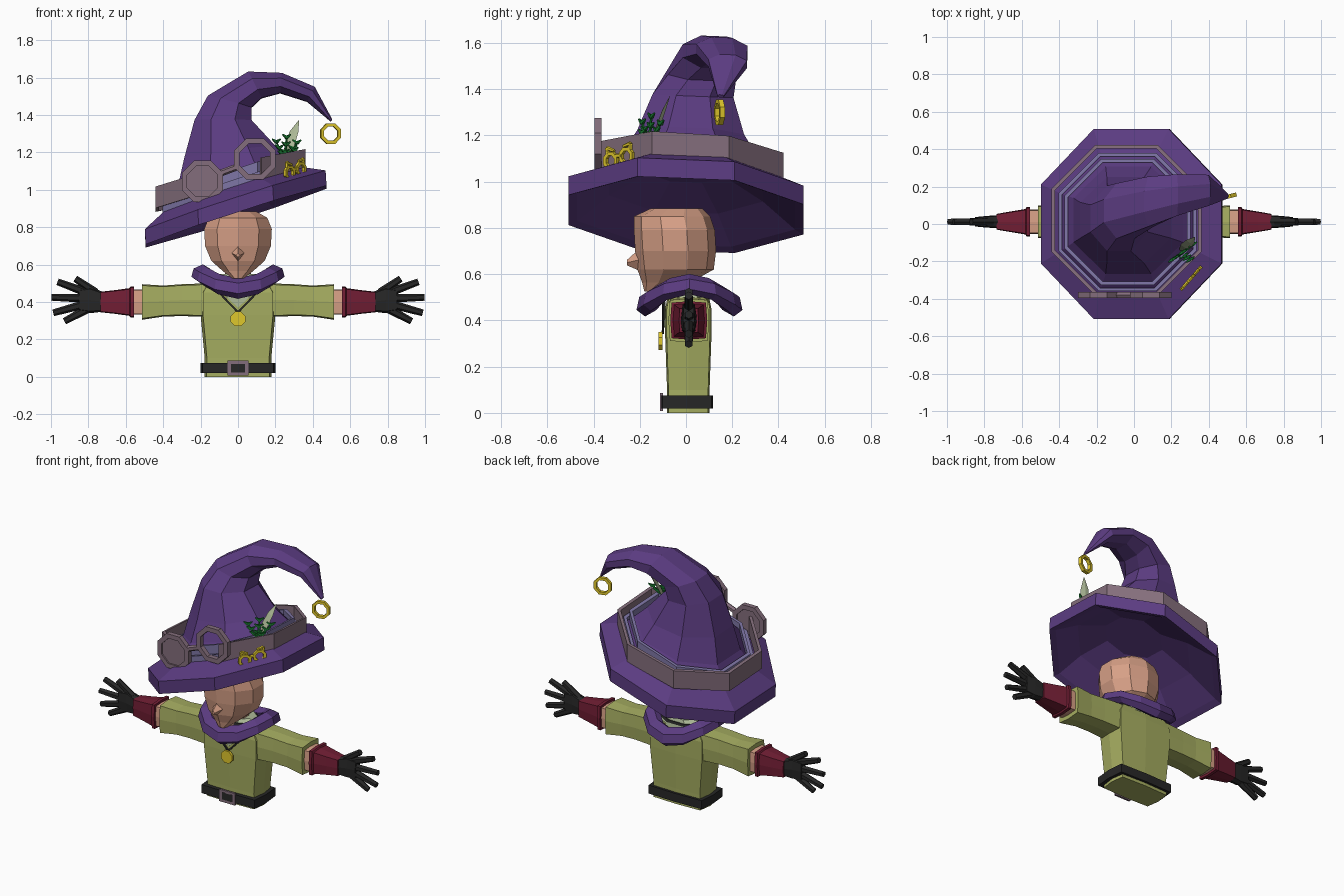
import bpy, bmesh, math
from mathutils import Vector as V

if "Cube" in bpy.data.objects:
    bpy.data.objects.remove(bpy.data.objects["Cube"])


def material(name, *rgb):
    m = bpy.data.materials.new(name)
    m.use_nodes = True
    m.diffuse_color = (*rgb, 1)
    m.node_tree.nodes["Principled BSDF"].inputs["Base Color"].default_value = (*rgb, 1)
    return m


PURPLE = material("purple felt", .105, .045, .22)
LAVENDER = material("lavender ribbon", .21, .18, .38)
MAUVE = material("mauve leather", .23, .155, .20)
SKIN = material("peach skin", .68, .35, .24)
OLIVE = material("olive cloth", .38, .42, .12)
PALE = material("pale green", .42, .49, .31)
RED = material("burgundy leather", .17, .013, .035)
BLACK = material("black leather", .02, .02, .02)
GOLD = material("gold", .74, .57, .025)
GREEN = material("dark green", .008, .17, .025)
X, Y, Z = V((1, 0, 0)), V((0, 1, 0)), V((0, 0, 1))


def ring(c, u, v, n=8, power=1, off=.5):
    """Cross-section; a power below 1 makes it boxier."""
    def f(t):
        return math.copysign(abs(t) ** power, t) if abs(t) > 1e-6 else 0
    angles = [(i + off) * math.tau / n for i in range(n)]
    return [V(c) + u * f(math.cos(a)) + v * f(math.sin(a)) for a in angles]


def loft(name, rings, mat, caps=True, loop=False):
    """Skin a row of cross-sections."""
    bm = bmesh.new()
    rows = [[bm.verts.new(p) for p in r] for r in rings]
    n = len(rows[0])
    pairs = list(zip(rows, rows[1:])) + ([(rows[-1], rows[0])] if loop else [])
    for a, b in pairs:
        for i in range(n):
            j = (i + 1) % n
            bm.faces.new((a[i], a[j], b[j], b[i]))
    if caps and not loop:
        bm.faces.new(rows[0])
        bm.faces.new(rows[-1])
    bmesh.ops.recalc_face_normals(bm, faces=bm.faces[:])
    mesh = bpy.data.meshes.new(name)
    bm.to_mesh(mesh)
    bm.free()
    mesh.materials.append(mat)
    ob = bpy.data.objects.new(name, mesh)
    bpy.context.collection.objects.link(ob)
    return ob


def rod(name, a, b, r0, r1, mat, n=6):
    a, b = V(a), V(b)
    q = (b - a).to_track_quat('Z', 'Y')
    u, v = q @ X, q @ Y
    loft(name, [ring(a, u * r0, v * r0, n), ring(b, u * r1, v * r1, n)], mat)


def hoop(name, c, u, v, radius, thick, depth, mat, n=8):
    """Ring lying in the plane of u and v."""
    axis = u.cross(v)
    dirs = ring((0, 0, 0), u, v, n)
    loft(name, [ring(V(c) + d * radius, d * thick, axis * depth, 4) for d in dirs], mat, loop=True)


# Hat: underside, brim and curling crown in one skin
# each row: x, y, z, tilt in degrees, radius in the tilted plane, radius in y
hat = [(0, 0, 1.05, 18, .18, .18), (0, 0, .97, 18, .36, .36), (-.01, 0, .872, 18, .51, .51),
       (-.01, 0, .857, 18, .55, .55), (-.015, 0, .938, 18, .55, .55),
       (-.03, .01, 1.0, 18, .41, .40), (-.03, .02, 1.09, 16, .33, .31),
       (-.045, .02, 1.2, 8, .265, .25), (-.08, .03, 1.37, 0, .165, .19),
       (-.045, .07, 1.47, -15, .13, .16), (.09, .12, 1.56, -63, .085, .145),
       (.23, .155, 1.57, -95, .058, .12), (.39, .18, 1.51, -117, .048, .09),
       (.5, .15, 1.37, -125, .008, .015)]
hat_rings = []
for x, y, z, tilt, ru, rv in hat:
    t = math.radians(tilt)
    hat_rings.append(ring((x, y, z), V((math.cos(t), 0, math.sin(t))) * ru, V((0, 1, -.04)) * rv))
loft("hat", hat_rings, PURPLE)
hoop("hat_tip_ring", (.495, .145, 1.3), V((.97, .24, 0)), Z, .05, .013, .015, GOLD)


# Bands around the crown
def band(name, c, u, v, radius, height, mat, open_front=False):
    dirs = ring((0, 0, 0), u, v)
    if open_front:
        dirs = dirs[6:] + dirs[:6]
    up = Z * height / 2
    rows = []
    for d in dirs:
        o, i = V(c) + d * radius, V(c) + d * (radius - .02)
        rows.append([o - up, o + up, i + up, i - up])
    loft(name, rows, mat, loop=not open_front)


slope_u, slope_v = V((1, 0, .33)), V((0, 1, -.04))
band("lower_ribbon", (-.035, .01, 1.005), slope_u, slope_v, .4, .06, LAVENDER)
band("upper_ribbon", (-.035, .01, 1.05), slope_u, slope_v, .365, .08, LAVENDER)
band("goggle_strap", (-.04, .02, 1.05), V((1, 0, .25)), V((0, 1, -.06)), .435, .115, MAUVE, True)

# Goggles
right_lens, left_lens = V((-.19, -.38, 1.045)), V((.09, -.38, 1.165))
for name, c in (("right_goggle_rim", right_lens), ("left_goggle_rim", left_lens)):
    hoop(name, c, X, Z, .104, .022, .022, MAUVE)
loft("right_goggle_lens", [ring(right_lens + Y * d, X * .092, Z * .092) for d in (-.006, .006)], MAUVE)
rod("goggle_bridge", (-.09, -.38, 1.09), (-.01, -.38, 1.12), .018, .018, MAUVE)

# Gold charm on the strap
side = V((.66, .75, 0)).normalized()
mid = V((.305, -.29, 1.1))
for s in (-1, 1):
    c = mid + side * .045 * s + Z * .01 * s
    hoop("charm_ring", c, side, Z, .033, .012, .012, GOLD)
    top = c + side * .022 * s + Z * .055
    rod("charm_arm", c + Z * .03 + side * .02 * s, top, .01, .01, GOLD)
    rod("charm_hook", top, top - side * .04 * s - Z * .012, .01, .008, GOLD)
rod("charm_bridge", mid - side * .015 + Z * .012, mid + side * .015 + Z * .012, .01, .01, GOLD)

# Sprig and feather tucked into the strap
base = V((.25, -.16, 1.16))
for tip in [(.205, -.19, 1.255), (.26, -.15, 1.28), (.315, -.11, 1.25), (.3, -.19, 1.21)]:
    tip = V(tip)
    rod("sprig_stem", base, tip, .008, .005, GREEN, 4)
    for j in range(1, 4):
        p = base.lerp(tip, j / 3)
        for s in (-1, 1):
            rod("sprig_leaf", p, p + V((.022 * s, .014 * s, .016)), .012, .004, GREEN, 4)
feather = [(.25, -.14, 1.16, .008), (.275, -.12, 1.24, .026), (.30, -.095, 1.31, .022), (.325, -.07, 1.37, .002)]
loft("feather", [ring((x, y, z), V((w, -w * .4, -w * .2)), Y * w * .35, 4, off=0)
                 for x, y, z, w in feather], PALE)

# Head: height, y centre, half width, half depth
head = [(.525, -.15, .03, .03), (.565, -.085, .085, .105), (.62, -.045, .15, .165),
        (.70, -.045, .185, .175), (.79, -.05, .19, .175), (.85, -.06, .165, .165), (.885, -.04, .1, .11)]
loft("head", [ring((0, y, z), X * w, Y * d, 10) for z, y, w, d in head], SKIN)
loft("nose", [ring((0, -.19, .665), X * .04, Z * .055, 4, off=0),
              ring((0, -.255, .65), X * .01, Z * .012, 4, off=0)], SKIN)
rod("neck", (0, -.01, .45), (0, -.02, .63), .075, .075, SKIN, 8)

# Saddle-shaped scarf
scarf = []
for i in range(12):
    a = i * math.tau / 12
    d = V((math.cos(a), math.sin(a), 0))
    swing = math.cos(2 * a)
    c = V((d.x * .2, d.y * .18 + .015, .515 + .042 * swing))
    scarf.append(ring(c, d * .05, Z * (.05 - .006 * swing) - d * .012, 6))
loft("scarf", scarf, PURPLE, loop=True)

# Torso, belt and collar
torso = [(0, .18, .092), (.1, .178, .092), (.33, .2, .1), (.45, .2, .1), (.5, .17, .09)]
loft("tunic", [ring((0, .01, z), X * w, Y * d, 8, .2, 0) for z, w, d in torso], OLIVE)
loft("undershirt_collar", [ring((0, .01, z), X * w, Y * d)
                           for z, w, d in ((.49, .18, .1), (.52, .16, .095), (.55, .11, .085))], PALE)
loft("necklace_loop", [ring((0, .01, z), X * w, Y * d)
                       for z, w, d in ((.515, .169, .102), (.53, .152, .098))], BLACK)
loft("belt", [ring((0, .005, z), X * .2, Y * .112, 8, .15, 0) for z in (.02, .075)], BLACK)
loft("buckle", [ring((0, y, .047), X * w, Z * h, 4)
                for y, w, h in ((-.1, .08, .055), (-.113, .08, .055), (-.113, .052, .032))],
     MAUVE, caps=False)
loft("undershirt_front", [[V((-.12, y, .48)), V((.12, y, .48)), V((0, y, .37))]
                          for y in (-.088, -.096)], PALE)
for s in (-1, 1):
    rod("necklace_cord", (.125 * s, -.098, .475), (0, -.1, .345), .007, .007, BLACK, 4)
rod("medallion", (0, -.118, .31), (0, -.102, .31), .042, .042, GOLD, 8)


# Arms, built once for each side
def limb(name, s, rows, mat, power=.22):
    """Rows: x, z centre, half height, half depth."""
    loft(name, [ring((x * s, .012, z), Y * d, Z * h, 8, power, 0) for x, z, h, d in rows], mat)


fingers = [("thumb", .76, .45, .87, .525), ("index", .82, .455, .965, .508),
           ("middle", .83, .42, .998, .425), ("ring", .83, .385, .988, .342),
           ("little", .81, .36, .928, .297)]
for label, s in (("left", 1), ("right", -1)):
    limb(label + "_sleeve", s, [(.17, .41, .09, .088), (.3, .41, .085, .082),
                                (.4, .405, .083, .08), (.512, .4, .095, .088)], OLIVE)
    limb(label + "_wrist", s, [(.48, .4, .068, .065), (.57, .4, .068, .065)], SKIN)
    limb(label + "_cuff", s, [(.555, .4, .083, .08), (.575, .4, .083, .08), (.58, .4, .074, .068),
                              (.66, .4, .063, .055), (.735, .4, .055, .042)], RED)
    limb(label + "_palm", s, [(.71, .4, .05, .036), (.79, .41, .07, .031),
                              (.85, .41, .06, .025)], BLACK, .5)
    for finger, x0, z0, x1, z1 in fingers:
        rod(label + "_" + finger + "_finger", (x0 * s, .012, z0), (x1 * s, .012, z1), .023, .018, BLACK)
